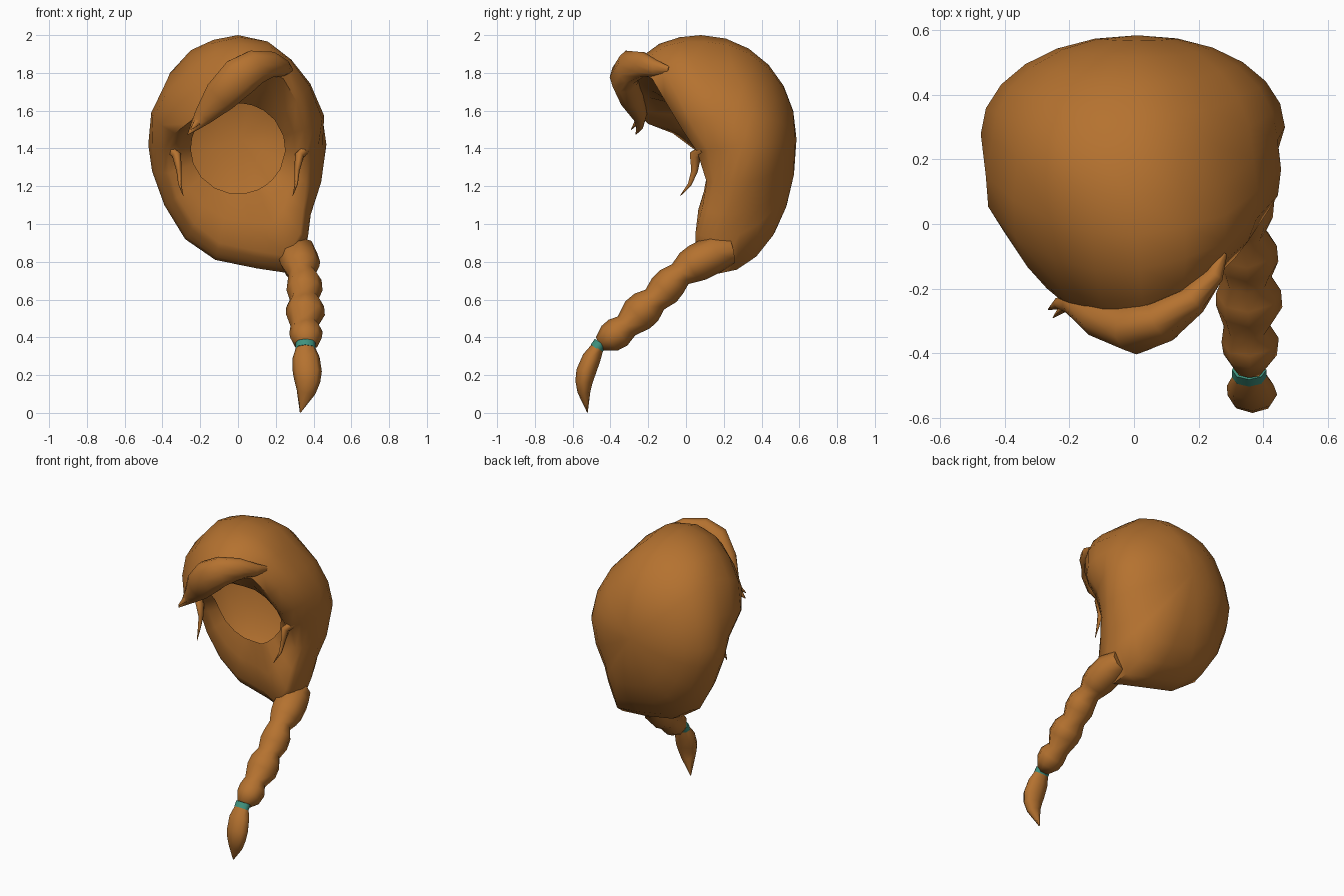
import bpy, bmesh, math
from mathutils import Vector

if "Cube" in bpy.data.objects:
    bpy.data.objects.remove(bpy.data.objects["Cube"])


def material(name, rgb):
    m = bpy.data.materials.new(name)
    m.diffuse_color = (*rgb, 1)
    m.use_nodes = True
    m.node_tree.nodes["Principled BSDF"].inputs["Base Color"].default_value = m.diffuse_color
    return m


HAIR = material("copper hair", (0.46, 0.168, 0.029))
TEAL = material("teal band", (0.05, 0.29, 0.21))


def loft(name, rings, mat, cap_start=True, cap_end=True):
    """Skin a list of equal-length closed rings."""
    bm = bmesh.new()
    rows = [[bm.verts.new(p) for p in ring] for ring in rings]
    n = len(rows[0])
    for a, b in zip(rows, rows[1:]):
        for i in range(n):
            j = (i + 1) % n
            bm.faces.new((a[i], a[j], b[j], b[i]))
    if cap_start:
        bm.faces.new(rows[0][::-1])
    if cap_end:
        bm.faces.new(rows[-1])
    bmesh.ops.remove_doubles(bm, verts=bm.verts, dist=0.0005)
    bmesh.ops.recalc_face_normals(bm, faces=bm.faces)
    me = bpy.data.meshes.new(name)
    bm.to_mesh(me)
    bm.free()
    me.materials.append(mat)
    ob = bpy.data.objects.new(name, me)
    bpy.context.collection.objects.link(ob)
    bpy.context.view_layer.objects.active = ob
    ob.select_set(True)
    bpy.ops.object.shade_smooth_by_angle(angle=math.radians(70))
    ob.select_set(False)
    return ob


def tube(name, path, mat, ref, sides=8, flat=1.0):
    """Tapered tube; path rows are x, y, z, radius; ref sets the scaled axis."""
    pts = [Vector(p[:3]) for p in path]
    rings = []
    for k, p in enumerate(pts):
        t = (pts[min(k + 1, len(pts) - 1)] - pts[max(k - 1, 0)]).normalized()
        u = (Vector(ref) - t * t.dot(Vector(ref))).normalized()
        v = t.cross(u)
        r = path[k][3]
        rings.append([p + u * r * flat * math.cos(a) + v * r * math.sin(a)
                      for a in (2 * math.pi * i / sides for i in range(sides))])
    return loft(name, rings, mat)


# Hair cap: widest outline and front rim, clockwise from the crown
outline = [(0, .08, 2.0), (.15, .1, 1.965), (.27, .12, 1.86), (.37, .2, 1.74),
           (.445, .26, 1.58), (.468, .3, 1.42), (.44, .27, 1.22), (.385, .22, 1.05),
           (.37, .18, .93), (.3, .16, .735), (.1, .2, .765), (-.12, .22, .81),
           (-.28, .25, .92), (-.39, .28, 1.1), (-.455, .28, 1.28), (-.475, .28, 1.42),
           (-.44, .26, 1.6), (-.36, .2, 1.8), (-.25, .14, 1.92), (-.13, .1, 1.975)]
rim = [(.03, -.31, 1.8), (.14, -.26, 1.82), (.24, -.18, 1.77), (.31, -.11, 1.65),
       (.35, -.02, 1.5), (.36, .06, 1.38), (.36, .11, 1.22), (.345, .085, 1.08),
       (.33, .05, .95), (.26, .05, .83), (.08, .12, .86), (-.1, .13, .9),
       (-.23, .13, 1.0), (-.32, .12, 1.14), (-.365, .11, 1.27), (-.37, .05, 1.39),
       (-.335, -.07, 1.48), (-.27, -.2, 1.53), (-.18, -.275, 1.6), (-.08, -.31, 1.71)]
pole = Vector((.01, .585, 1.45))
rings = []
# rounded back, from the rear pole out to the widest outline
for deg in (0, 15, 30, 45, 60, 75):
    s, c = math.sin(math.radians(deg)) ** .97, math.cos(math.radians(deg))
    rings.append([(pole.x + (x - pole.x) * s, y + (pole.y - y) * c,
                   pole.z + (z - pole.z) * s) for x, y, z in outline])
rings.append(outline)
# bulging sides, then the front rim
for f in (.25, .5, .75):
    ring = []
    for i, (a, b) in enumerate(zip(outline, rim)):
        p = Vector(a).lerp(Vector(b), f)
        d = Vector((p.x, -.25, p.z - 1.4)).normalized()
        push = .08 if i >= 16 else .06 if i <= 4 else .012
        ring.append(p + d * push * math.sin(math.pi * f))
    rings.append(ring)
rings.append(rim)
# inner lining rolling back to the face opening
hole = []
for x, y, z in rim:
    d = Vector((x, 0, z - 1.4)).normalized()
    hole.append(Vector((d.x * .25, y * .5 + .08, 1.4 + d.z * .24)))
rings.append([Vector(r).lerp(h, .5) + Vector((0, -.012, 0)) for r, h in zip(rim, hole)])
rings.append(hole)
loft("hair_cap", rings, HAIR, cap_start=False, cap_end=False)

# Swept fringe across the forehead
tube("fringe", [(.275, -.09, 1.815, .02), (.245, -.16, 1.825, .045),
                (.18, -.235, 1.845, .07), (.09, -.3, 1.83, .095), (.01, -.325, 1.78, .11),
                (-.09, -.29, 1.68, .095), (-.18, -.245, 1.575, .055),
                (-.23, -.245, 1.515, .026), (-.265, -.265, 1.475, .003)],
     HAIR, (0, 1, 0), 10, .72)
tube("fringe_strand", [(-.17, -.255, 1.6, .04), (-.215, -.26, 1.54, .022),
                       (-.25, -.29, 1.5, .003)], HAIR, (0, 1, 0), 6, .6)

# Loose locks beside the face
for side, name in ((1, "right_lock"), (-1, "left_lock")):
    tube(name, [(side * .36, .09, 1.39, .03), (side * .325, .05, 1.365, .035),
                (side * .312, .045, 1.28, .02), (side * .308, .02, 1.21, .012),
                (side * .29, -.03, 1.15, .002)], HAIR, (1, 0, 0), 6, .7)

# Braid, band and tail
tube("braid", [(.3, .24, .86, .07), (.315, .15, .84, .1), (.33, .06, .795, .1),
               (.335, .015, .77, .09), (.338, -.03, .735, .068), (.352, -.075, .695, .086),
               (.352, -.115, .65, .09), (.35, -.165, .6, .072), (.355, -.21, .56, .095),
               (.357, -.255, .52, .097), (.35, -.315, .46, .068), (.36, -.36, .425, .084),
               (.36, -.405, .395, .078), (.357, -.455, .365, .042)], HAIR, (1, 0, 0), 8, 1.06)
tube("hair_band", [(.357, -.452, .371, .037), (.357, -.474, .34, .037)],
     TEAL, (1, 0, 0), 8, 1.45)
tube("braid_tail", [(.357, -.468, .348, .034), (.36, -.5, .29, .049), (.367, -.53, .215, .052),
                    (.367, -.54, .165, .046), (.36, -.54, .11, .034), (.33, -.522, .003, .002)],
     HAIR, (1, 0, 0), 8, 1.48)
